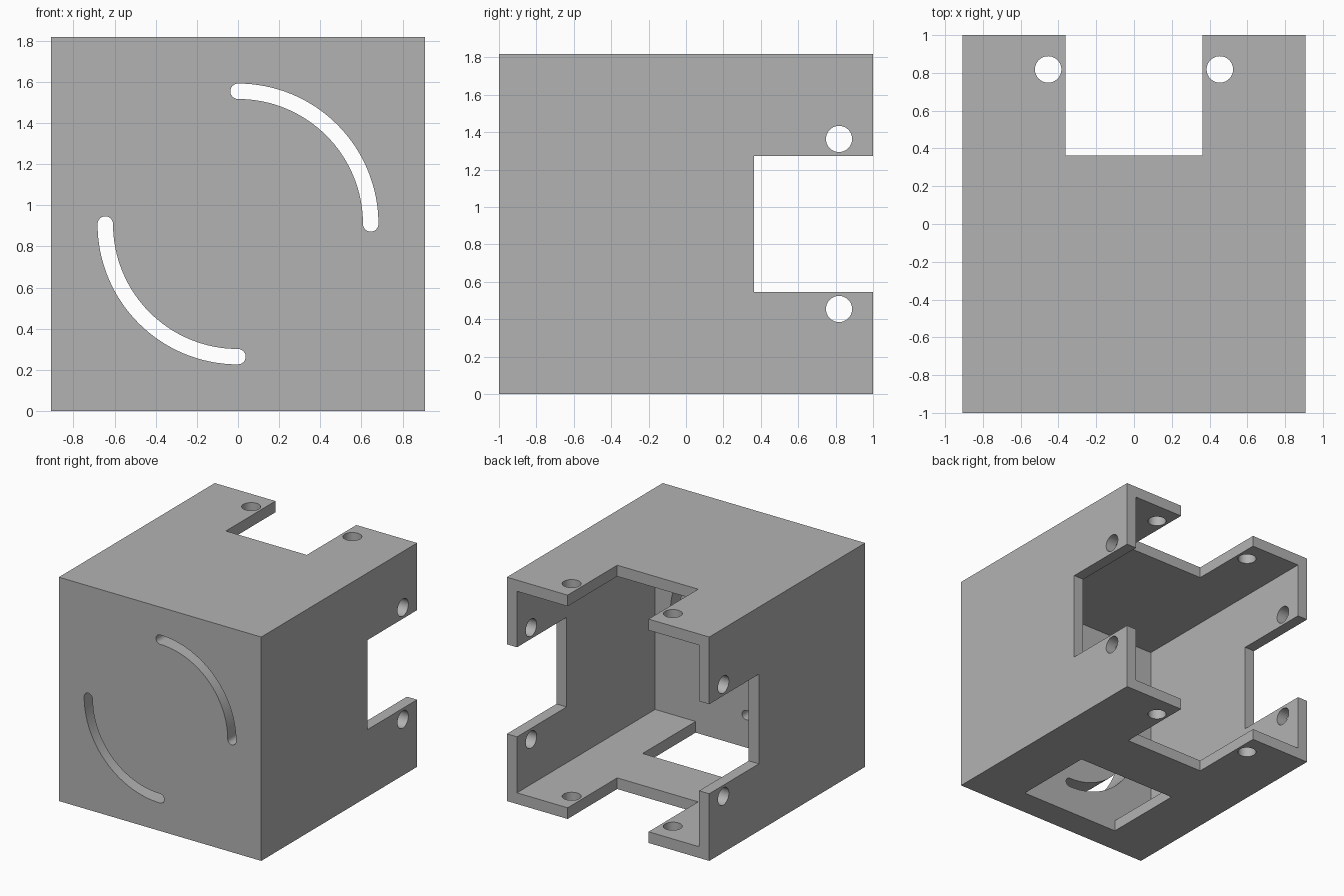
import bpy
import bmesh
from math import cos, sin, pi
from mathutils import Vector

if "Cube" in bpy.data.objects:
    bpy.data.objects.remove(bpy.data.objects["Cube"], do_unlink=True)

U = 1 / 11                      # wall thickness, the module of the design
HALF, HEIGHT, MID = 10 * U, 20 * U, 10 * U
FRONT_INNER = -1 + 2.5 * U      # inner face of the thick front plate

grey = bpy.data.materials.new("plain grey")
grey.use_nodes = True
grey.diffuse_color = (0.45, 0.45, 0.45, 1)
grey.node_tree.nodes["Principled BSDF"].inputs["Base Color"].default_value = grey.diffuse_color


def make_object(name, bm):
    bmesh.ops.recalc_face_normals(bm, faces=bm.faces)
    mesh = bpy.data.meshes.new(name)
    bm.to_mesh(mesh)
    bm.free()
    mesh.materials.append(grey)
    obj = bpy.data.objects.new(name, mesh)
    bpy.context.collection.objects.link(obj)
    return obj


def box(name, low, high):
    bm = bmesh.new()
    bmesh.ops.create_cube(bm, size=1)
    low, high = Vector(low), Vector(high)
    for v in bm.verts:
        v.co = (low + high) / 2 + v.co * (high - low)
    return make_object(name, bm)


def prism(name, points, sweep):
    """Extrude a closed outline along a vector."""
    bm = bmesh.new()
    face = bm.faces.new([bm.verts.new(p) for p in points])
    side = bmesh.ops.extrude_face_region(bm, geom=[face], use_keep_orig=True)
    moved = [g for g in side["geom"] if isinstance(g, bmesh.types.BMVert)]
    bmesh.ops.translate(bm, verts=moved, vec=sweep)
    return make_object(name, bm)


def arc(cx, cz, radius, start, end, steps):
    angles = [start + (end - start) * i / steps for i in range(steps + 1)]
    return [(cx + radius * cos(a), cz + radius * sin(a)) for a in angles]


def slot(name, start, radius=0.645, r=0.0375):
    """Quarter-circle slot with round ends through the front plate."""
    end = start + pi / 2
    outline = arc(0, MID, radius + r, start, end, 32)
    outline += arc(radius * cos(end), MID + radius * sin(end), r, end, end + pi, 12)[1:-1]
    outline += arc(0, MID, radius - r, end, start, 32)
    outline += arc(radius * cos(start), MID + radius * sin(start), r,
                   start + pi, start + 2 * pi, 12)[1:-1]
    return prism(name, [(x, -1.1, z) for x, z in outline], (0, 0.5, 0))


# Square housing
housing = box("housing", (-HALF, -1, 0), (HALF, 1, HEIGHT))

# Cavity open at the back, with notches through all four walls
cutters = [
    box("cavity_cutter", (-9 * U, FRONT_INNER, U), (9 * U, 1.2, HEIGHT - U)),
    box("upright_notch_cutter", (-4 * U, 4 * U, -0.2), (4 * U, 1.3, HEIGHT + 0.2)),
    box("side_notch_cutter", (-1.2, 4 * U, 6 * U), (1.2, 1.4, 14 * U)),
    box("floor_window_cutter", (-5 * U, FRONT_INNER, -0.2), (5 * U, -U, 3 * U)),
]

# Screw holes beside each notch
ring = arc(0, 0, 0.07, 0, 2 * pi, 48)[:-1]
for s in (-1, 1):
    cutters.append(prism("upright_hole_cutter",
                         [(s * 5 * U + a, 9 * U + b, -0.2) for a, b in ring],
                         (0, 0, HEIGHT + 0.4)))
    cutters.append(prism("side_hole_cutter",
                         [(-1.2, 9 * U + a, MID + s * 5 * U + b) for a, b in ring],
                         (2.4, 0, 0)))

# Two opposite curved slots in the front plate
cutters += [slot("upper_slot_cutter", 0), slot("lower_slot_cutter", pi)]

bpy.ops.object.select_all(action="DESELECT")
housing.select_set(True)
bpy.context.view_layer.objects.active = housing
for cutter in cutters:
    cutter.hide_render = True
    mod = housing.modifiers.new(cutter.name, "BOOLEAN")
    mod.operation, mod.solver, mod.object = "DIFFERENCE", "EXACT", cutter
    bpy.ops.object.modifier_apply(modifier=mod.name)
    bpy.data.objects.remove(cutter, do_unlink=True)

bpy.ops.object.shade_smooth_by_angle(angle=pi / 6)
